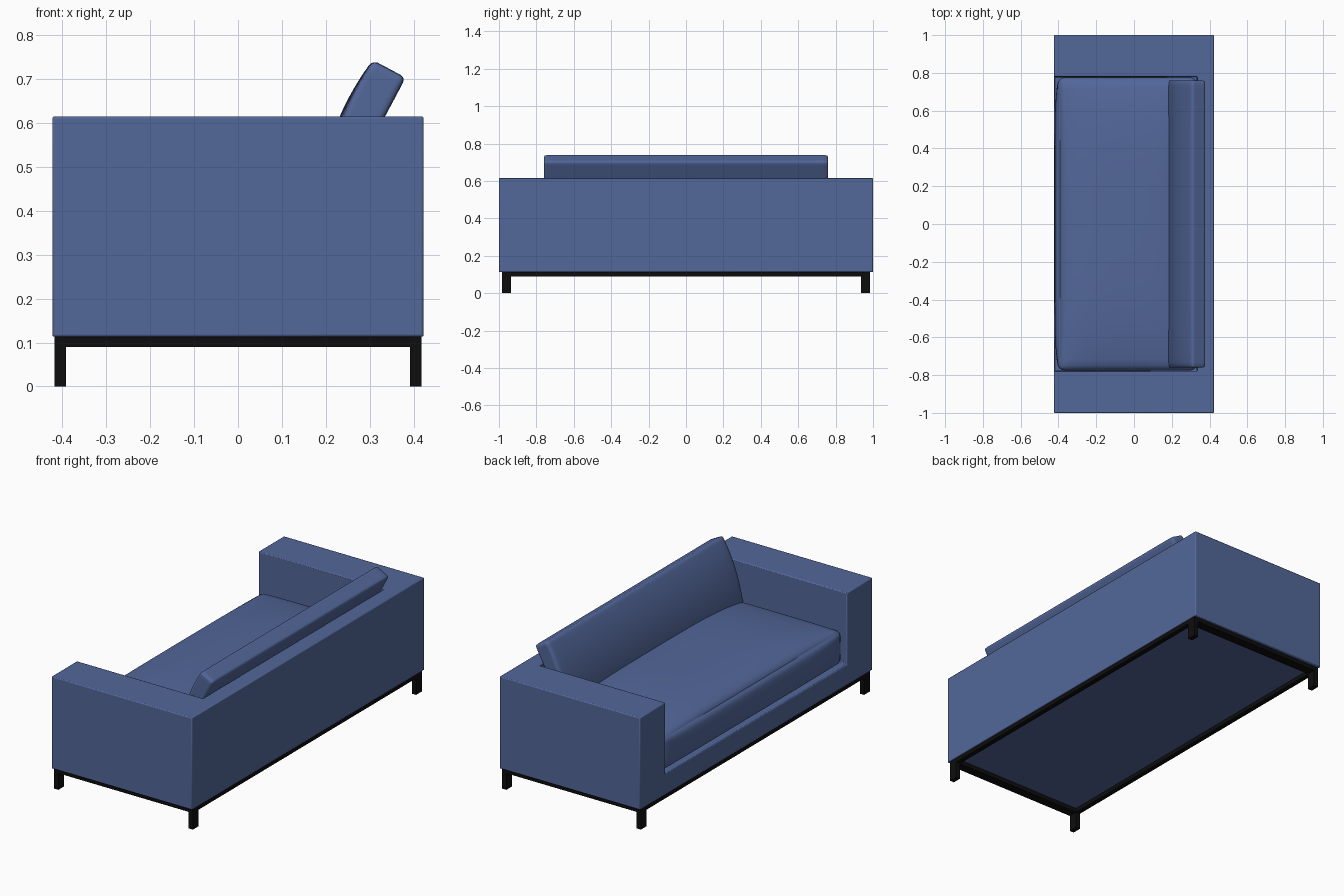
import bpy, bmesh
from math import sin, pi, radians
from mathutils import Vector

if "Cube" in bpy.data.objects:
    bpy.data.objects.remove(bpy.data.objects["Cube"])


def material(name, rgb):
    m = bpy.data.materials.new(name)
    m.diffuse_color = (*rgb, 1)
    m.use_nodes = True
    m.node_tree.nodes["Principled BSDF"].inputs["Base Color"].default_value = m.diffuse_color
    return m


FABRIC = material("blue_fabric", (0.085, 0.135, 0.32))
METAL = material("black_metal", (0.004, 0.004, 0.004))


def make_object(name, bm, mat):
    mesh = bpy.data.meshes.new(name)
    bm.to_mesh(mesh)
    bm.free()
    mesh.materials.append(mat)
    ob = bpy.data.objects.new(name, mesh)
    bpy.context.collection.objects.link(ob)
    return ob


def box(name, lo, hi, mat):
    lo, hi = Vector(lo), Vector(hi)
    bm = bmesh.new()
    bmesh.ops.create_cube(bm, size=1)
    for v in bm.verts:
        v.co = (lo + hi) / 2 + v.co * (hi - lo)
    return make_object(name, bm, mat)


def smooth(ob):
    bpy.ops.object.select_all(action='DESELECT')
    ob.select_set(True)
    bpy.context.view_layer.objects.active = ob
    bpy.ops.object.shade_smooth_by_angle(angle=radians(40))


def cushion(name, half, radius, puff):
    """Round-edged block; puff(p) gives the offset at unit position p (-1..1)."""
    half = Vector(half)
    core = half - Vector((radius,) * 3)
    bm = bmesh.new()
    bmesh.ops.create_cube(bm, size=2)
    bmesh.ops.subdivide_edges(bm, edges=bm.edges[:], cuts=23, use_grid_fill=True)
    for v in bm.verts:
        p = Vector([sin(c * pi / 2) for c in v.co])      # denser near the edges
        q = p * half
        inner = Vector([max(-c, min(c, a)) for a, c in zip(q, core)])
        v.co = inner + (q - inner).normalized() * radius + puff(p)
    ob = make_object(name, bm, FABRIC)
    smooth(ob)
    return ob


# Upholstered body: block with the seating recess cut out, open toward -x
body = box("sofa_body", (-0.423, -1, 0.113), (0.423, 1, 0.615), FABRIC)
cutter = box("recess_cutter", (-0.6, -0.78, 0.225), (0.335, 0.78, 0.9), FABRIC)
cutter.hide_render = True
cut = body.modifiers.new("recess", 'BOOLEAN')
cut.operation, cut.object, cut.solver = 'DIFFERENCE', cutter, 'EXACT'
bpy.context.view_layer.objects.active = body
bpy.ops.object.modifier_apply(modifier="recess")
bpy.data.objects.remove(cutter)
bevel = body.modifiers.new("soft_edges", 'BEVEL')
bevel.width, bevel.segments, bevel.limit_method = 0.005, 2, 'ANGLE'
smooth(body)


# Seat cushion: crowned top and bulging front
def seat_puff(p):
    top = 0.05 * (1 - p.x ** 4) * (1 - p.y ** 4) * (p.z + 1) / 2
    front = -0.02 * (1 - p.z ** 2) * (1 - p.y ** 8) * (1 - p.x) / 2
    return Vector((front, 0, top))


seat = cushion("seat_cushion", (0.365, 0.775, 0.092), 0.03, seat_puff)
seat.location = (-0.035, 0, 0.317)


# Back cushion: leaning on the back edge, rounded front face, thinner at the foot
def back_puff(p):
    grow = -0.075 * (1 - p.z) / 2 + 0.036 * (1 - p.z ** 2) - 0.008 * p.y ** 8 * (1 - p.z ** 2)
    return Vector((-grow * (1 - p.x) / 2, 0, 0))


back = cushion("back_cushion", (0.0425, 0.76, 0.21), 0.014, back_puff)
back.rotation_euler = (0, radians(28), 0)
back.location = (0.246, 0, 0.538)

# Metal base: a flat-bar frame with four legs
for y, side in ((-1, "right"), (1, "left")):
    ys = sorted((y * 0.935, y * 0.985))
    box(f"{side}_end_rail", (-0.418, ys[0], 0.09), (0.418, ys[1], 0.114), METAL)
    for x, end in ((-1, "front"), (1, "back")):
        xs = sorted((x * 0.392, x * 0.418))
        box(f"{end}_{side}_leg", (xs[0], ys[0], 0), (xs[1], ys[1], 0.09), METAL)
for x, end in ((-1, "front"), (1, "back")):
    xs = sorted((x * 0.392, x * 0.418))
    box(f"{end}_long_rail", (xs[0], -0.935, 0.09), (xs[1], 0.935, 0.114), METAL)
